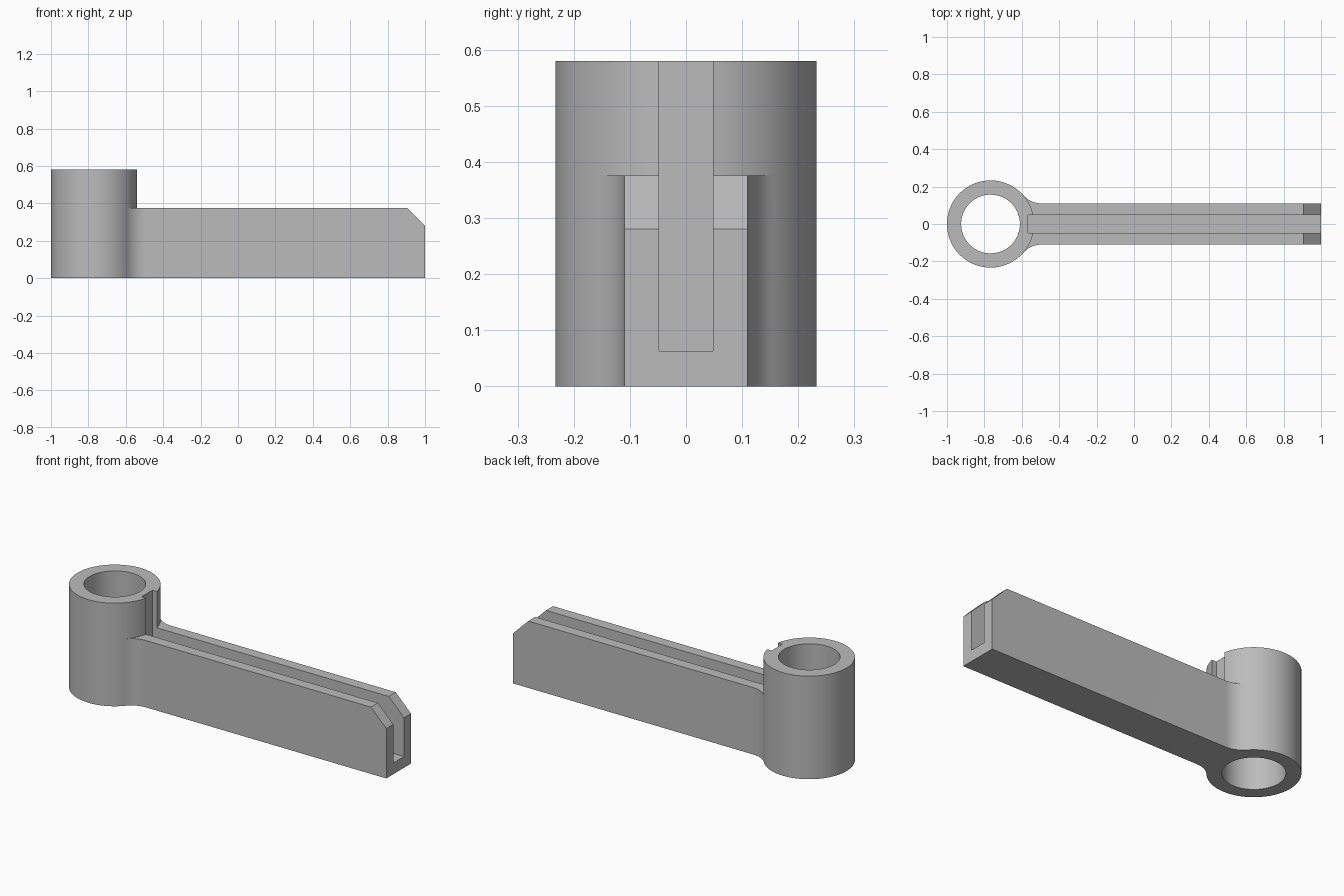
import bpy
import bmesh
from math import sin, cos, pi, sqrt, atan2, radians
from mathutils import Vector

cube = bpy.data.objects.get("Cube")
if cube:
    bpy.data.objects.remove(cube, do_unlink=True)

# Main dimensions
HUB_X, HUB_R, BORE_R, HUB_H = -0.767, 0.233, 0.157, 0.58
ARM_W, ARM_H = 0.11, 0.376
SLOT_W, SLOT_Z, SLOT_X = 0.048, 0.063, -0.567
FILLET = 0.13

grey = bpy.data.materials.new("plain grey")
grey.use_nodes = True
colour = (0.5, 0.5, 0.5, 1)
grey.diffuse_color = colour
grey.node_tree.nodes["Principled BSDF"].inputs["Base Color"].default_value = colour


def prism(name, points, offset):
    """Extrude a closed 3D outline along an offset vector."""
    bm = bmesh.new()
    face = bm.faces.new([bm.verts.new(p) for p in points])
    new = bmesh.ops.extrude_face_region(bm, geom=[face], use_keep_orig=True)["geom"]
    bmesh.ops.translate(bm, vec=Vector(offset),
                        verts=[v for v in new if isinstance(v, bmesh.types.BMVert)])
    bmesh.ops.recalc_face_normals(bm, faces=bm.faces)
    mesh = bpy.data.meshes.new(name)
    bm.to_mesh(mesh)
    bm.free()
    mesh.materials.append(grey)
    obj = bpy.data.objects.new(name, mesh)
    bpy.context.collection.objects.link(obj)
    return obj


def arc(cx, cy, r, start, end, steps, z=0):
    return [(cx + r * cos(start + (end - start) * i / steps),
             cy + r * sin(start + (end - start) * i / steps), z)
            for i in range(steps + 1)]


def cylinder(name, r, z, height):
    return prism(name, arc(HUB_X, 0, r, 0, 2 * pi, 96, z)[:-1], (0, 0, height))


def combine(target, tool, operation):
    mod = target.modifiers.new(tool.name, 'BOOLEAN')
    mod.operation, mod.object, mod.solver = operation, tool, 'EXACT'
    bpy.context.view_layer.objects.active = target
    bpy.ops.object.modifier_apply(modifier=mod.name)
    bpy.data.objects.remove(tool, do_unlink=True)


# Hub with an arm that flares into it through tangent fillets
body = cylinder("lever_arm_and_hub", HUB_R, 0, HUB_H)
fillet_x = HUB_X + sqrt((HUB_R + FILLET) ** 2 - (ARM_W + FILLET) ** 2)
touch = atan2(ARM_W + FILLET, fillet_x - HUB_X)
upper = [(1, ARM_W, 0)] + arc(fillet_x, ARM_W + FILLET, FILLET, -pi / 2, touch - pi, 14)
lower = [(x, -y, z) for x, y, z in reversed(upper)]
inner = arc(HUB_X, 0, (HUB_R + BORE_R) / 2, touch, -touch, 12)
arm = prism("arm", upper + inner + lower, (0, 0, ARM_H))
combine(body, arm, 'UNION')

# Bore through the hub
combine(body, cylinder("bore", BORE_R, -0.1, HUB_H + 0.2), 'DIFFERENCE')

# Long slot along the arm, notching the hub wall
slot = prism("slot", [(SLOT_X, -SLOT_W, SLOT_Z), (1.1, -SLOT_W, SLOT_Z),
                      (1.1, SLOT_W, SLOT_Z), (SLOT_X, SLOT_W, SLOT_Z)], (0, 0, 1))
combine(body, slot, 'DIFFERENCE')

# Sloped corner at the arm tip
tip = prism("tip_chamfer", [(0.805, -0.3, 0.476), (1.1, -0.3, 0.181), (1.1, -0.3, 0.476)],
            (0, 0.6, 0))
combine(body, tip, 'DIFFERENCE')

bpy.ops.object.select_all(action='DESELECT')
body.select_set(True)
bpy.context.view_layer.objects.active = body
bpy.ops.object.shade_smooth_by_angle(angle=radians(30))
